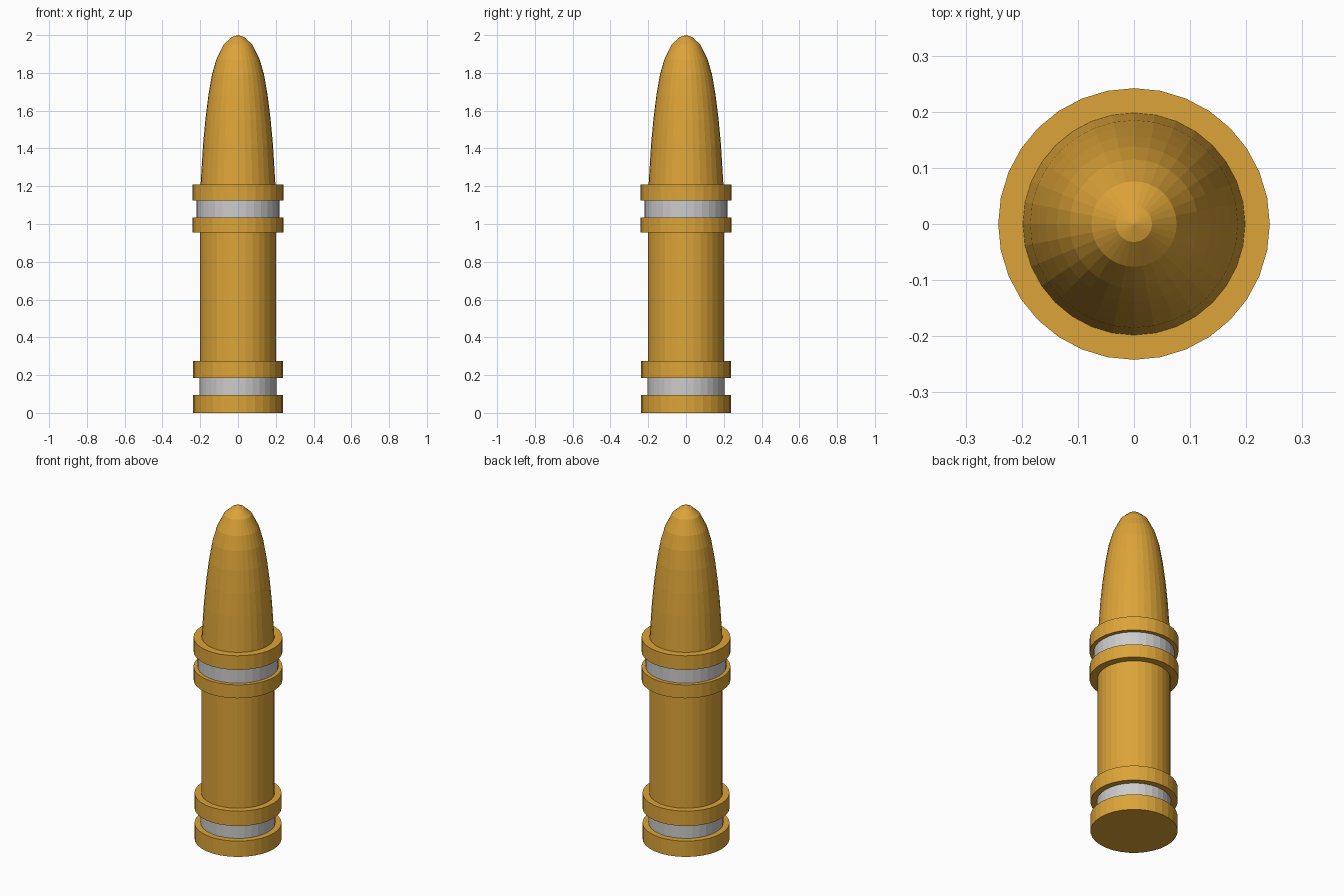
import bpy, bmesh, math

if "Cube" in bpy.data.objects:
    bpy.data.objects.remove(bpy.data.objects["Cube"])

SIDES = 32

def material(name, color):
    m = bpy.data.materials.new(name)
    m.diffuse_color = color
    m.use_nodes = True
    m.node_tree.nodes["Principled BSDF"].inputs["Base Color"].default_value = m.diffuse_color
    return m

brass = material("brass", (0.72, 0.37, 0.04, 1))

def lathe(name, profile, mat=None):
    """Revolve (radius, z) points around z; flat caps at open ends, radius 0 makes a tip."""
    bm = bmesh.new()
    rings = []
    for r, z in profile:
        if r == 0:
            rings.append([bm.verts.new((0, 0, z))] * SIDES)
        else:
            rings.append([bm.verts.new((r * math.cos(math.tau * i / SIDES),
                                        r * math.sin(math.tau * i / SIDES), z))
                          for i in range(SIDES)])
    for a, b in zip(rings, rings[1:]):
        for i in range(SIDES):
            j = (i + 1) % SIDES
            bm.faces.new(list(dict.fromkeys((a[i], a[j], b[j], b[i]))))
    if profile[0][0] > 0:
        bm.faces.new(rings[0][::-1])
    if profile[-1][0] > 0:
        bm.faces.new(rings[-1])
    bmesh.ops.recalc_face_normals(bm, faces=bm.faces)
    mesh = bpy.data.meshes.new(name)
    bm.to_mesh(mesh)
    bm.free()
    ob = bpy.data.objects.new(name, mesh)
    bpy.context.collection.objects.link(ob)
    if mat:
        mesh.materials.append(mat)
    return ob

def band(name, radius, z0, z1, mat=None):
    return lathe(name, [(radius, z0), (radius, z1)], mat)

# Base: two brass rims around a grey groove
band("base_rim", 0.237, 0.0, 0.095, brass)
band("base_groove", 0.203, 0.095, 0.185)
band("base_upper_rim", 0.237, 0.185, 0.275, brass)

# Straight casing
band("casing", 0.2, 0.275, 0.955, brass)

# Collar: two brass rims around a grey groove
band("collar_lower_rim", 0.242, 0.955, 1.035, brass)
band("collar_groove", 0.22, 1.035, 1.125)
band("collar_upper_rim", 0.242, 1.125, 1.21, brass)

# Pointed, rounded tip
lathe("tip", [(0.2, 1.15), (0.198, 1.21), (0.185, 1.42), (0.173, 1.55),
              (0.157, 1.68), (0.138, 1.79), (0.115, 1.87), (0.076, 1.95),
              (0.032, 1.99), (0, 2.0)], brass)
